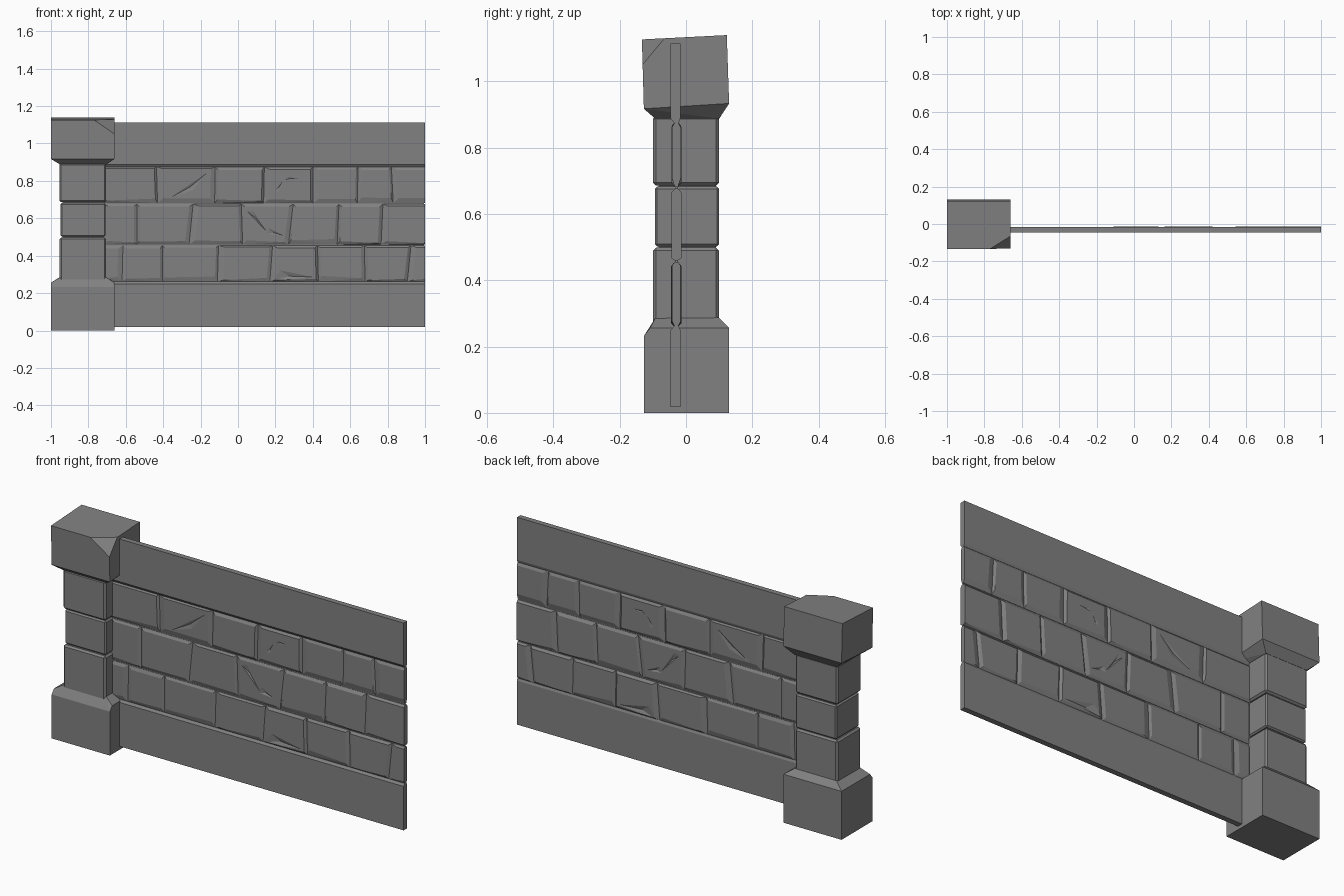
import bpy, bmesh, random
from mathutils import Vector

if "Cube" in bpy.data.objects:
    bpy.data.objects.remove(bpy.data.objects["Cube"])

random.seed(4)
YC = -0.029                      # centre plane of the wall panel

# Dark grey stone
STONE = bpy.data.materials.new("dark_stone")
STONE.diffuse_color = (.22, .22, .22, 1)
STONE.use_nodes = True
STONE.node_tree.nodes["Principled BSDF"].inputs["Base Color"].default_value = STONE.diffuse_color


def link(name, bm):
    bmesh.ops.recalc_face_normals(bm, faces=bm.faces)
    me = bpy.data.meshes.new(name)
    bm.to_mesh(me)
    bm.free()
    me.materials.append(STONE)
    ob = bpy.data.objects.new(name, me)
    bpy.context.collection.objects.link(ob)
    return ob


def hull(points):
    bm = bmesh.new()
    for p in points:
        bm.verts.new(p)
    res = bmesh.ops.convex_hull(bm, input=bm.verts)
    junk = {e for e in res["geom_interior"] + res["geom_unused"]
            if isinstance(e, bmesh.types.BMVert) and e.is_valid}
    bmesh.ops.delete(bm, geom=list(junk), context='VERTS')
    bmesh.ops.dissolve_limit(bm, angle_limit=0.01, verts=bm.verts, edges=bm.edges)
    return bm


def ring(x0, x1, y0, y1, z_front, z_back):
    return [(x, y, z) for x in (x0, x1) for y, z in ((y0, z_front), (y1, z_back))]


def slice_corner(bm, a, b, c, inside):
    a, b, c = Vector(a), Vector(b), Vector(c)
    n = (b - a).cross(c - a).normalized()
    if n.dot(Vector(inside) - a) > 0:
        n = -n
    cut = bmesh.ops.bisect_plane(bm, geom=bm.verts[:] + bm.edges[:] + bm.faces[:],
                                 plane_co=a, plane_no=n, clear_outer=True)
    edges = [e for e in cut["geom_cut"] if isinstance(e, bmesh.types.BMEdge)]
    bmesh.ops.holes_fill(bm, edges=edges)


# Pillar base with sloped shoulders and a worn front edge
bm = hull(ring(-1, -.66, -.127, .13, 0, 0) + ring(-1, -.66, -.127, .13, .232, .256)
          + ring(-1, -.66, -.108, .13, .256, .256)
          + ring(-.95, -.705, -.093, .1, .285, .287))
link("pillar_base", bm)

# Pillar cap, leaning slightly, with one broken corner
bm = hull(ring(-.95, -.705, -.093, .1, .887, .887) + ring(-1, -.66, -.127, .13, .917, .933)
          + ring(-1, -.66, -.133, .123, 1.126, 1.139))
slice_corner(bm, (-.77, -.133, 1.126), (-.66, -.131, 1.05), (-.66, -.065, 1.129), (-.83, 0, 1))
link("pillar_cap", bm)


# Pillar shaft: dark core plus three bevelled stones
def stone(name, x0, x1, y0, y1, z0, z1, bevel):
    bm = hull(ring(x0, x1, y0, y1, z0, z0) + ring(x0, x1, y0, y1, z1, z1))
    if bevel:
        bmesh.ops.bevel(bm, geom=bm.edges[:], offset=bevel, segments=1,
                        affect='EDGES', profile=0.5)
    return link(name, bm)


stone("shaft_core", -.938, -.72, -.083, .09, .27, .9, 0)
stone("shaft_stone_bottom", -.954, -.706, -.1, .1, .265, .498, .009)
stone("shaft_stone_middle", -.948, -.708, -.094, .1, .502, .682, .007)
stone("shaft_stone_top", -.955, -.706, -.1, .1, .686, .895, .009)

# Plain bands along the top and bottom of the wall, with a sloped inner lip
for name, z_out, z_in, z_lip in (("bottom_band", .018, .25, .262),
                                 ("top_band", 1.113, .888, .874)):
    pts = [(x, y, z) for x in (-.72, 1) for y, z in
           ((-.046, z_out), (-.017, z_out), (-.046, z_in), (-.017, z_in),
            (YC - .007, z_lip), (YC + .007, z_lip))]
    link(name, hull(pts))
stone("wall_core", -.72, .995, YC - .003, YC + .003, .25, .89, 0)


# Wall bricks: wedge-edged blocks, the same relief front and back
def brick(name, left, right, z0, z1, last):
    (lb, lt), (rb, rt) = left, right
    il, ir = random.uniform(.012, .032), random.uniform(.01, .026)
    ib, it = random.uniform(.012, .03), random.uniform(.008, .018)
    if last:
        ir = 0
    tilt = random.uniform(-.012, .012)
    deep = random.uniform(.012, .0155)
    outer = ((lb, z0), (rb, z0), (rt, z1), (lt, z1))
    inner = ((lb + il, z0 + ib + tilt * .5), (rb - ir, z0 + ib - tilt * .5),
             (rt - ir, z1 - it), (lt + il, z1 - it))
    pts = []
    for s in (-1, 1):
        pts += [(x, YC + s * .005, z) for x, z in outer]
        pts += [(x, YC + s * deep, z) for x, z in inner]
    return link(name, hull(pts)), deep


# Each row lists its joints as (x at bottom, x at top)
rows = {
    "top": (.681, .876, [(-.72, -.72), (-.43, -.436), (-.125, -.122), (.137, .141),
                         (.402, .4), (.638, .642), (.83, .82), (1, 1)]),
    "middle": (.46, .676, [(-.72, -.72), (-.54, -.54), (-.262, -.24), (.025, .018),
                           (.27, .295), (.53, .54), (.765, .775), (1, 1)]),
    "bottom": (.26, .455, [(-.72, -.72), (-.62, -.615), (-.405, -.405), (-.11, -.104),
                           (.17, .185), (.43, .425), (.68, .675), (.905, .925), (1, 1)]),
}
bricks = {}
for row, (z0, z1, joints) in rows.items():
    for i in range(len(joints) - 1):
        bricks[row, i] = brick(f"brick_{row}_{i + 1}", joints[i], joints[i + 1],
                               z0, z1, i == len(joints) - 2)


# Chips and cracks: shallow wedges cut from both faces of a brick
def chip(key, tri, depth):
    ob, deep = bricks[key]
    mx, mz = [sum(p[k] for p in tri) / 3 for k in (0, 1)]
    for s in (-1, 1):
        pts = [(x, YC + s * (deep + .001), z) for x, z in tri]
        cutter = link("chip_cutter", hull(pts + [(mx, YC + s * (deep - depth), mz)]))
        cutter.hide_render = True
        cutter.hide_viewport = True
        mod = ob.modifiers.new("chip", 'BOOLEAN')
        mod.operation, mod.solver, mod.object = 'DIFFERENCE', 'EXACT', cutter


chip(("top", 1), [(-.38, .70), (-.24, .745), (-.145, .86)], .005)
chip(("top", 3), [(.19, .74), (.215, .735), (.245, .812)], .003)
chip(("top", 3), [(.24, .80), (.25, .822), (.335, .815)], .003)
chip(("middle", 3), [(.045, .64), (.075, .65), (.165, .515)], .006)
chip(("middle", 3), [(.15, .515), (.16, .55), (.255, .505)], .006)
chip(("bottom", 4), [(.175, .262), (.22, .325), (.42, .285)], .008)
